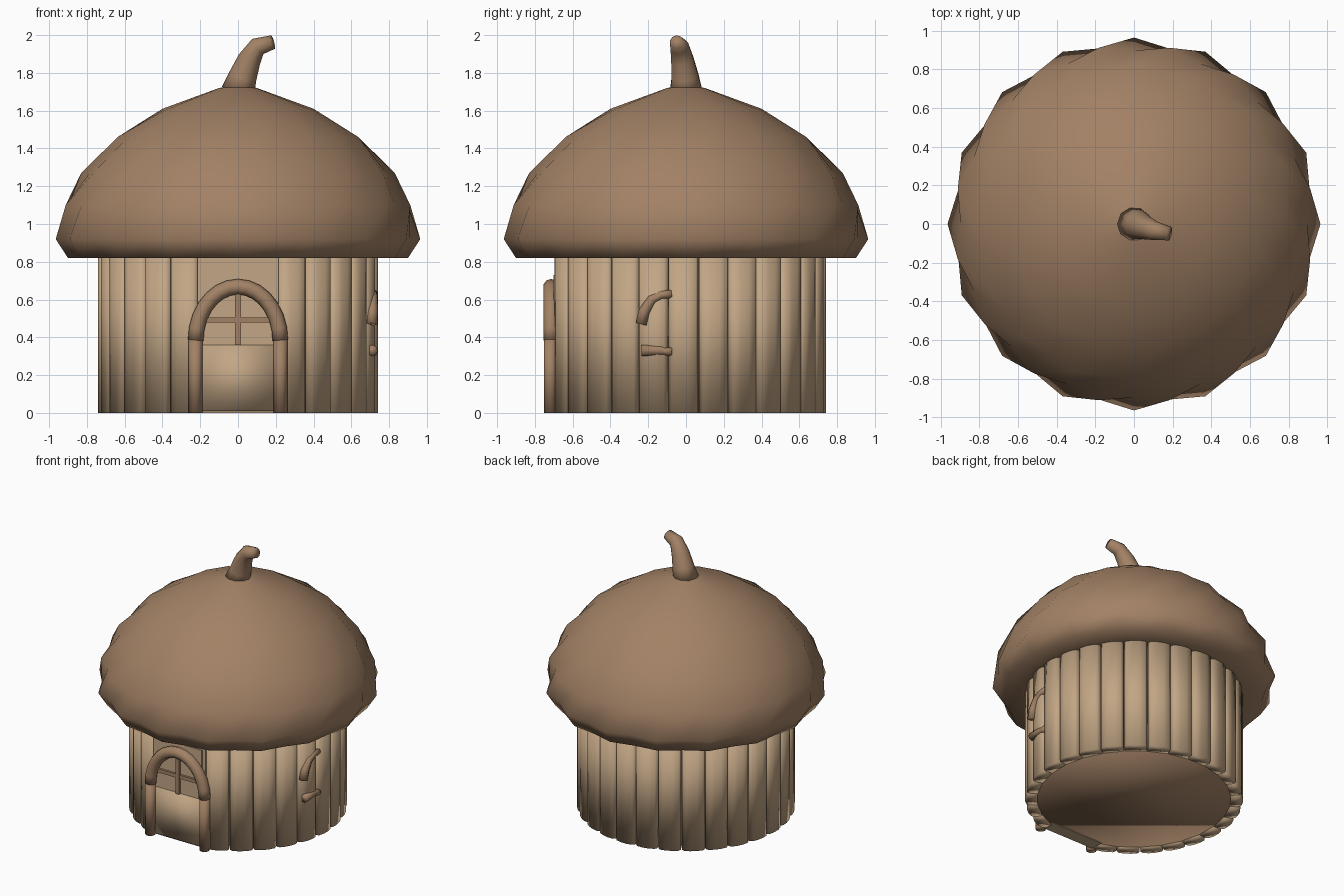
import bpy, bmesh, math
from mathutils import Vector

if "Cube" in bpy.data.objects:
    bpy.data.objects.remove(bpy.data.objects["Cube"])


def make_material(name, colour):
    m = bpy.data.materials.new(name)
    m.use_nodes = True
    m.diffuse_color = colour
    bsdf = m.node_tree.nodes["Principled BSDF"]
    bsdf.inputs["Base Color"].default_value = colour
    bsdf.inputs["Roughness"].default_value = 0.8
    return m


brown = make_material("acorn brown", (0.36, 0.22, 0.13, 1))
tan = make_material("plank tan", (0.54, 0.38, 0.235, 1))


def finish(name, bm, mat, smooth=True):
    bmesh.ops.recalc_face_normals(bm, faces=bm.faces)
    mesh = bpy.data.meshes.new(name)
    bm.to_mesh(mesh)
    bm.free()
    mesh.materials.append(mat)
    for p in mesh.polygons:
        p.use_smooth = smooth
    ob = bpy.data.objects.new(name, mesh)
    bpy.context.collection.objects.link(ob)
    return ob


def loft(name, rings, mat):
    """Skin a list of closed rings and cap both ends."""
    bm = bmesh.new()
    rows = [[bm.verts.new(p) for p in ring] for ring in rings]
    n = len(rows[0])
    for a, b in zip(rows, rows[1:]):
        for i in range(n):
            j = (i + 1) % n
            bm.faces.new((a[i], a[j], b[j], b[i]))
    bm.faces.new(rows[0])
    bm.faces.new(rows[-1])
    return finish(name, bm, mat)


def tube(name, points, radii, ref, mat, sides=10):
    """Round tube along a path lying roughly square to ref."""
    pts = [Vector(p) for p in points]
    rings = []
    for k, p in enumerate(pts):
        t = (pts[min(k + 1, len(pts) - 1)] - pts[max(k - 1, 0)]).normalized()
        u = t.cross(Vector(ref)).normalized()
        v = t.cross(u)
        rings.append([p + radii[k] * (u * math.cos(a) + v * math.sin(a))
                      for a in (math.tau * i / sides for i in range(sides))])
    return loft(name, rings, mat)


def box(name, lo, hi, mat, smooth=False):
    bm = bmesh.new()
    bmesh.ops.create_cube(bm, size=1)
    for v in bm.verts:
        v.co = [(a + b) / 2 + c * (b - a) for a, b, c in zip(lo, hi, v.co)]
    return finish(name, bm, mat, smooth)


def circle(r, z, n=32, dip=1.0, phase=0):
    return [(r * k * math.cos(a), r * k * math.sin(a), z)
            for i in range(n)
            for a, k in [(math.tau * i / n, dip if (i + phase) % 2 else 1.0)]]


# Acorn cap with staggered scale bumps
cap_profile = [(0.68, 0.82, 1, 0), (0.90, 0.82, 0.97, 0), (0.965, 0.92, 0.96, 0),
               (0.93, 1.10, 0.965, 1), (0.83, 1.27, 0.965, 0), (0.65, 1.46, 0.97, 1),
               (0.40, 1.61, 0.98, 0), (0.10, 1.72, 1, 0), (0.02, 1.735, 1, 0)]
loft("acorn_cap", [circle(r, z, 32, d, ph) for r, z, d, ph in cap_profile], brown)

# Bent stem
tube("stem", [(0, 0, 1.70), (0.025, -0.005, 1.78), (0.06, -0.02, 1.87),
              (0.105, -0.035, 1.94), (0.185, -0.05, 1.963)],
     [0.09, 0.075, 0.062, 0.05, 0.037], (0, 1, 0), brown)

# Solid core behind the planks
loft("wall_core", [circle(0.67, 0.005), circle(0.67, 0.83)], brown)

# Ring of rounded planks, leaving the doorway free
DOOR_HALF = math.radians(17.3)
COUNT = 25
step = (math.tau - 2 * DOOR_HALF) / COUNT
section = [(0.66, -1), (0.715, -1), (0.734, -0.8), (0.741, -0.3),
           (0.741, 0.3), (0.734, 0.8), (0.715, 1), (0.66, 1)]
for i in range(COUNT):
    mid = -math.pi / 2 + DOOR_HALF + step * (i + 0.5)
    half = step / 2 - 0.004
    rings = [[(r * math.cos(mid + s * half), r * math.sin(mid + s * half), z)
              for r, s in section] for z in (0, 0.83)]
    loft(f"plank_{i + 1}", rings, tan)

# Doorway board, door panel and window pane
box("doorway_board", (-0.215, -0.695, 0), (0.215, -0.6, 0.83), tan)
box("door_panel", (-0.19, -0.708, 0.01), (0.19, -0.66, 0.36), tan, True)
box("door_window_pane", (-0.19, -0.702, 0.36), (0.19, -0.694, 0.73), tan)

# Window bars
box("window_bar_upright", (-0.015, -0.722, 0.36), (0.015, -0.69, 0.65), brown)
box("window_bar_cross", (-0.185, -0.718, 0.478), (0.185, -0.69, 0.505), brown)

# Door posts and arch
for side, x in (("right", -0.225), ("left", 0.225)):
    tube(f"door_post_{side}", [(x, -0.718, 0), (x, -0.718, 0.4)],
         [0.036, 0.036], (0, 1, 0), brown)
STEPS = 14
arch = []
for k in range(STEPS + 1):
    a = math.pi * k / STEPS
    arch.append((0.224 * math.cos(a), -0.715, 0.385 + 0.283 * math.sin(a)))
tube("door_arch", arch, [0.041] * len(arch), (0, 1, 0), brown)

# Half sunken side window: arch piece and sill
tube("side_window_arch", [(0.708, -0.237, 0.47), (0.711, -0.22, 0.54), (0.713, -0.18, 0.60),
                          (0.716, -0.13, 0.625), (0.718, -0.075, 0.63)],
     [0.03, 0.03, 0.026, 0.023, 0.022], (1, 0, 0), brown, 8)
tube("side_window_sill", [(0.71, -0.235, 0.33), (0.712, -0.13, 0.33),
                          (0.716, -0.11, 0.325), (0.717, -0.075, 0.325)],
     [0.03, 0.026, 0.02, 0.025], (1, 0, 0), brown, 8)
